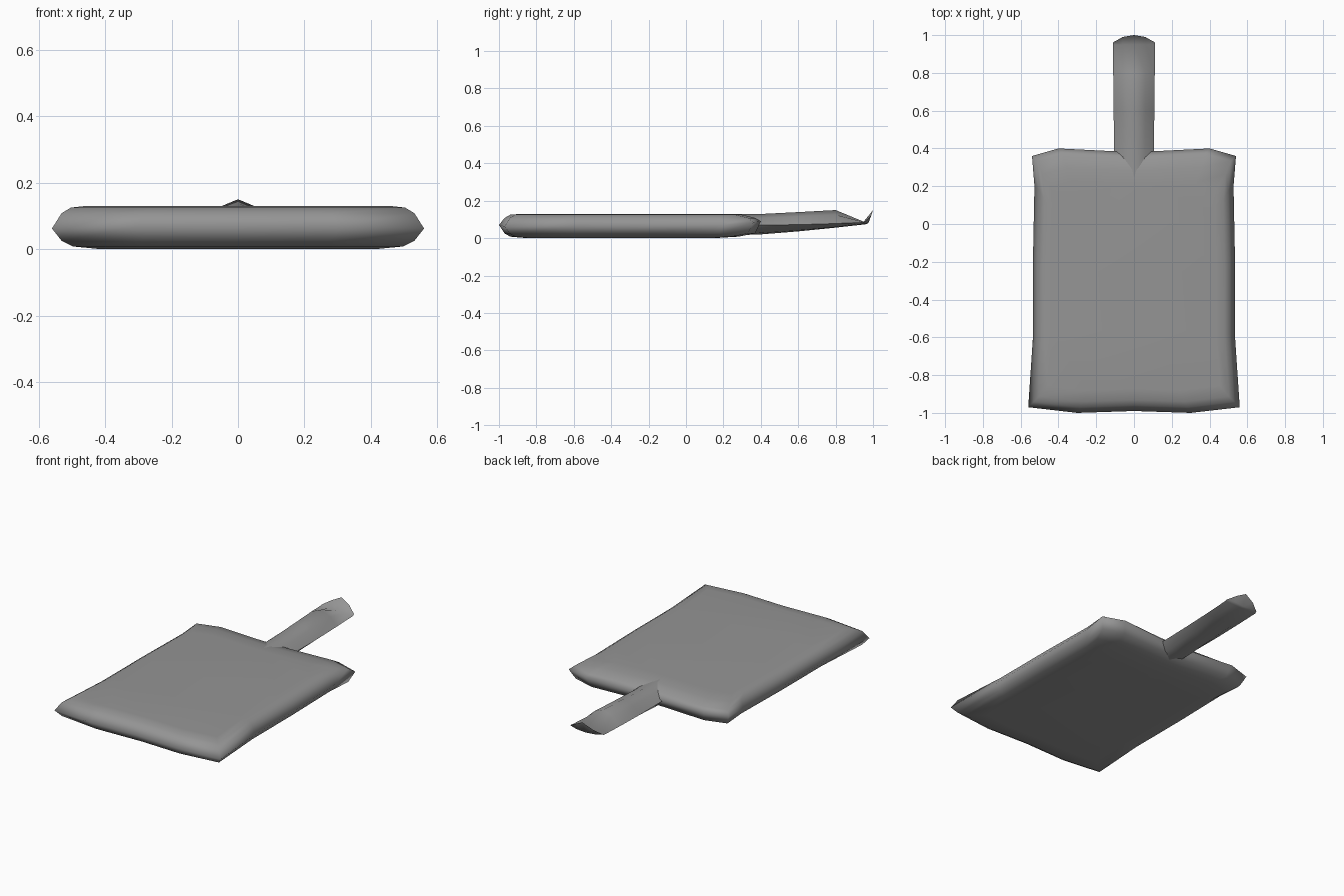
import bpy, bmesh, math

if "Cube" in bpy.data.objects:
    bpy.data.objects.remove(bpy.data.objects["Cube"])

grey = bpy.data.materials.new("dark_grey")
grey.diffuse_color = (0.3, 0.3, 0.3, 1)
grey.use_nodes = True
grey.node_tree.nodes["Principled BSDF"].inputs["Base Color"].default_value = grey.diffuse_color


def loft(name, rings, angle):
    """Skin a list of closed rings with equal point counts, capping both ends."""
    bm = bmesh.new()
    rows = [[bm.verts.new(p) for p in ring] for ring in rings]
    for a, b in zip(rows, rows[1:]):
        n = len(a)
        for i in range(n):
            bm.faces.new((a[i], a[(i + 1) % n], b[(i + 1) % n], b[i]))
    bm.faces.new(rows[0][::-1])
    bm.faces.new(rows[-1])
    bmesh.ops.triangulate(bm, faces=[f for f in bm.faces if len(f.verts) > 4])
    bmesh.ops.recalc_face_normals(bm, faces=bm.faces)
    me = bpy.data.meshes.new(name)
    bm.to_mesh(me)
    bm.free()
    me.materials.append(grey)
    ob = bpy.data.objects.new(name, me)
    bpy.context.collection.objects.link(ob)
    bpy.ops.object.select_all(action='DESELECT')
    bpy.context.view_layer.objects.active = ob
    ob.select_set(True)
    bpy.ops.object.shade_smooth_by_angle(angle=math.radians(angle))
    return ob


# Paddle blade: right half outline (x, y, rim height), mirrored to the left
half = [(0.0, -0.99, 0.07), (0.3, -1.0, 0.07), (0.56, -0.97, 0.062),
        (0.535, -0.6, 0.065), (0.535, -0.2, 0.065), (0.527, 0.2, 0.07),
        (0.54, 0.36, 0.085), (0.4, 0.4, 0.09), (0.1, 0.385, 0.08), (0.0, 0.385, 0.08)]
outline = half + [(-x, y, z) for x, y, z in half[-2:0:-1]]


def ring(side, front, back, z=None):
    """Outline pulled in by separate side, front and back margins."""
    out = []
    for x, y, rim in outline:
        t = (y + 1) / 1.4
        out.append((x * (1 - side / 0.54), y + front * (1 - t) - back * t,
                    rim if z is None else z))
    return out


loft("blade", [ring(0.14, 0.15, 0.25, 0.0), ring(0.06, 0.06, 0.12, 0.008),
               ring(0.028, 0.03, 0.03, 0.025), ring(0, 0, 0),
               ring(0.028, 0.03, 0.03, 0.108), ring(0.055, 0.06, 0.1, 0.125),
               ring(0.10, 0.12, 0.18, 0.13)], 120)


# Handle: tapering sections (y, half width, top, edge, bottom)
def section(y, w, top, edge, bot):
    sx, sz = w * 0.55, edge + (top - edge) * 0.65
    lx, lz = w * 0.6, bot + (edge - bot) * 0.15
    return [(w, y, edge), (sx, y, sz), (0, y, top), (-sx, y, sz), (-w, y, edge),
            (-lx, y, lz), (0, y, bot), (lx, y, lz)]


rings = [section(0.15, 0.10, 0.127, 0.09, 0.012),
         section(0.4, 0.105, 0.129, 0.07, 0.02),
         section(0.6, 0.108, 0.139, 0.072, 0.036),
         section(0.8, 0.11, 0.15, 0.078, 0.056)]
# Dip behind the ridge, then the raised rounded lip at the tip
rings.append([(0.112, 0.95, 0.085), (0.06, 0.95, 0.086), (0, 0.95, 0.088),
              (-0.06, 0.95, 0.086), (-0.112, 0.95, 0.085),
              (-0.06, 0.96, 0.077), (0, 0.96, 0.074), (0.06, 0.96, 0.077)])
rings.append([(0.11, 0.962, 0.09), (0.06, 0.99, 0.12), (0, 1.0, 0.15),
              (-0.06, 0.99, 0.12), (-0.11, 0.962, 0.09),
              (-0.06, 0.975, 0.085), (0, 0.975, 0.08), (0.06, 0.975, 0.085)])
loft("handle", rings, 85)
